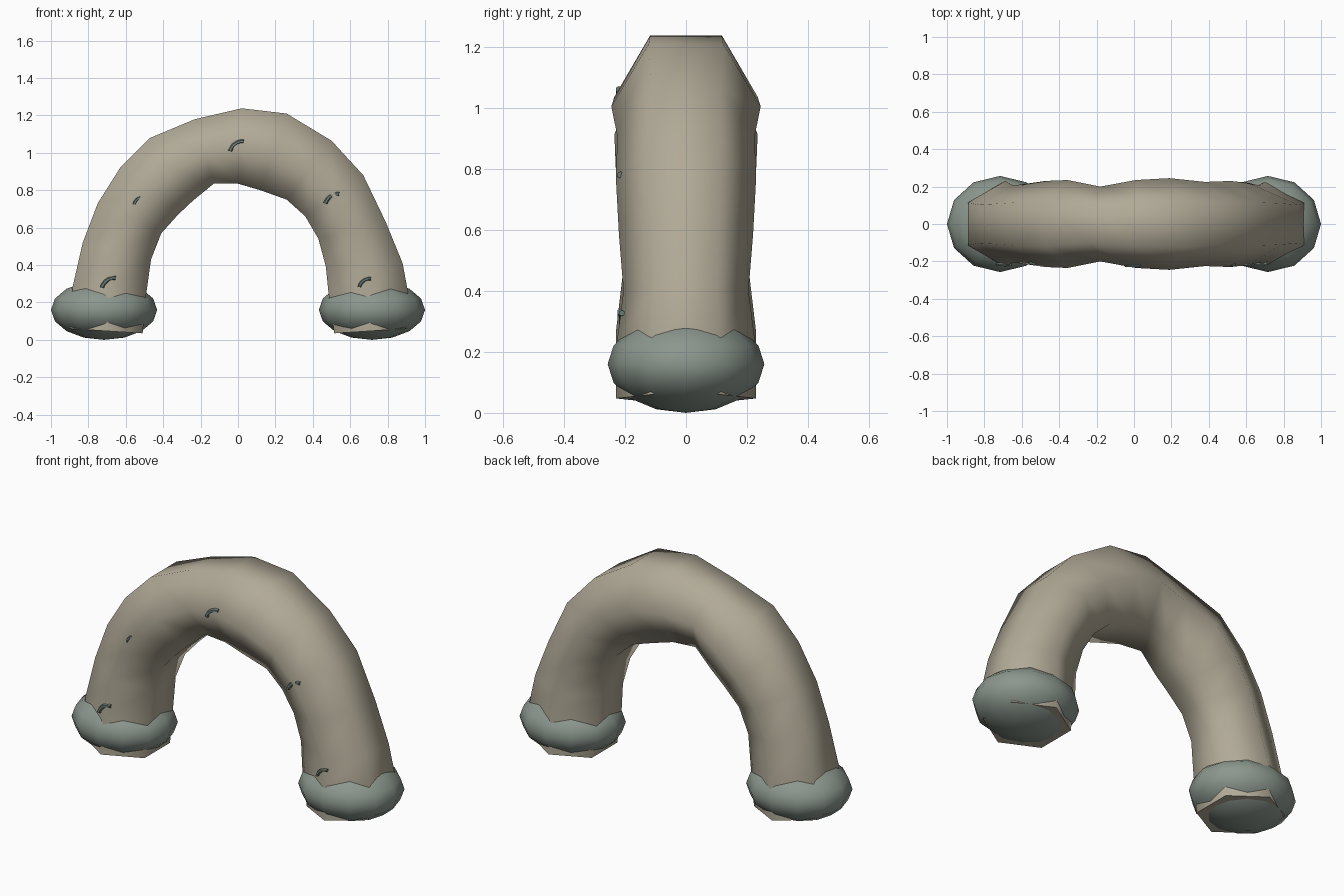
import bpy, bmesh, math

if "Cube" in bpy.data.objects:
    bpy.data.objects.remove(bpy.data.objects["Cube"])


def material(name, rgb):
    m = bpy.data.materials.new(name)
    m.diffuse_color = (*rgb, 1)
    m.use_nodes = True
    m.node_tree.nodes["Principled BSDF"].inputs["Base Color"].default_value = m.diffuse_color
    return m


stone = material("stone", (0.44, 0.40, 0.31))
moss = material("moss", (0.26, 0.31, 0.27))
dark = material("dark_moss", (0.16, 0.21, 0.19))


def finish(bm, name, mat, angle=80):
    bmesh.ops.recalc_face_normals(bm, faces=bm.faces)
    me = bpy.data.meshes.new(name)
    bm.to_mesh(me)
    bm.free()
    ob = bpy.data.objects.new(name, me)
    bpy.context.collection.objects.link(ob)
    me.materials.append(mat)
    bpy.ops.object.select_all(action='DESELECT')
    ob.select_set(True)
    bpy.context.view_layer.objects.active = ob
    bpy.ops.object.shade_smooth_by_angle(angle=math.radians(angle))
    return ob


# Arch: six-sided tube; each station is outer x,z, inner x,z and half depth
stations = [
    (-0.90, 0.06, -0.51, 0.035, 0.23), (-0.885, 0.28, -0.49, 0.25, 0.23),
    (-0.83, 0.52, -0.465, 0.43, 0.205), (-0.75, 0.73, -0.41, 0.57, 0.215),
    (-0.63, 0.92, -0.32, 0.67, 0.23), (-0.47, 1.08, -0.24, 0.745, 0.235),
    (-0.23, 1.18, -0.13, 0.835, 0.20), (0.02, 1.238, 0.0, 0.835, 0.235),
    (0.26, 1.21, 0.12, 0.80, 0.245), (0.50, 1.065, 0.26, 0.75, 0.225),
    (0.67, 0.88, 0.36, 0.66, 0.23), (0.79, 0.63, 0.43, 0.54, 0.22),
    (0.88, 0.41, 0.47, 0.39, 0.205), (0.91, 0.25, 0.485, 0.24, 0.225),
    (0.90, 0.06, 0.515, 0.035, 0.23),
]
bm = bmesh.new()
rings = []
for ox, oz, ix, iz, d in stations:
    ring = []
    for k in range(6):
        a = math.radians(60 * k)
        t = 0.5 + 0.5 * math.sin(a) / math.sin(math.radians(60))
        ring.append(bm.verts.new((ix + (ox - ix) * t, d * math.cos(a), iz + (oz - iz) * t)))
    rings.append(ring)
for a, b in zip(rings, rings[1:]):
    for k in range(6):
        j = (k + 1) % 6
        bm.faces.new((a[k], a[j], b[j], b[k]))
bm.faces.new(rings[0])
bm.faces.new(rings[-1])
finish(bm, "stone_arch", stone)

# Mossy feet: flattened spheres
for side, sx in (("left", -1), ("right", 1)):
    bm = bmesh.new()
    bmesh.ops.create_uvsphere(bm, u_segments=12, v_segments=8, radius=1)
    for v in bm.verts:
        v.co = (sx * (0.716 + 0.284 * v.co.x), 0.257 * v.co.y, 0.16 + 0.16 * v.co.z)
    finish(bm, side + "_mossy_foot", moss)

# Small bent tufts along the front: x, y, z and size
tufts = [(-0.69, -0.215, 0.305, 1.0), (-0.525, -0.205, 0.745, 0.8), (-0.005, -0.22, 1.035, 1.0),
         (0.505, -0.215, 0.755, 1.0), (0.68, -0.21, 0.305, 0.85)]
for n, (x, y, z, s) in enumerate(tufts):
    bm = bmesh.new()
    prev = None
    for i in range(6):
        a = math.radians(165 - 16 * i)
        ring = []
        for k in range(6):
            b = math.tau * k / 6
            r = 0.07 + 0.011 * math.cos(b)
            ring.append(bm.verts.new((x + s * (0.03 + r * math.cos(a)), y + 0.012 * math.sin(b),
                                      z + s * (-0.044 + r * math.sin(a)))))
        if prev:
            for k in range(6):
                j = (k + 1) % 6
                bm.faces.new((prev[k], prev[j], ring[j], ring[k]))
        else:
            bm.faces.new(ring)
        prev = ring
    bm.faces.new(prev)
    finish(bm, "moss_tuft_%d" % (n + 1), dark, 50)
